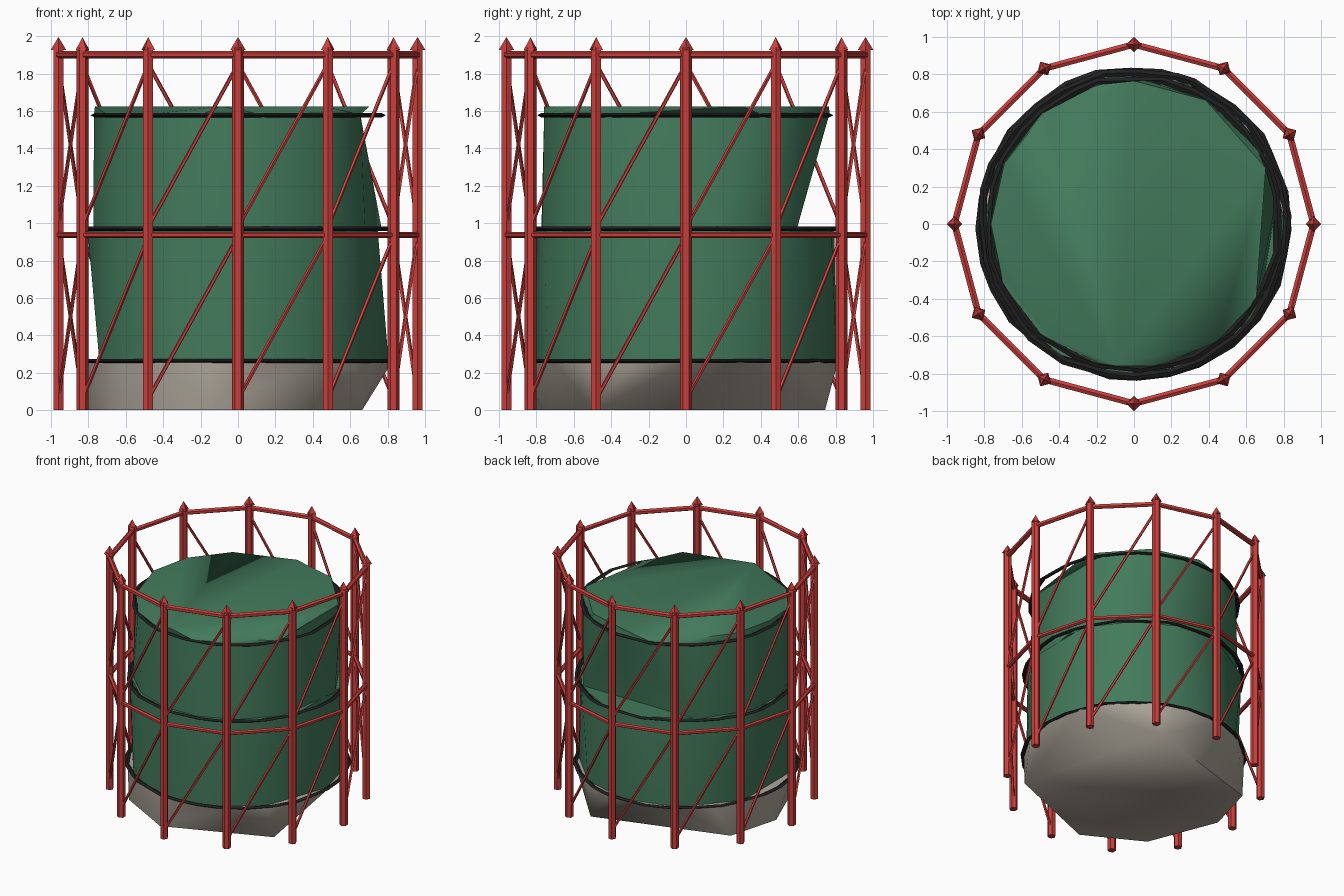
import bpy, bmesh, math, random
from mathutils import Vector, Matrix

if "Cube" in bpy.data.objects:
    bpy.data.objects.remove(bpy.data.objects["Cube"])

random.seed(3)


def material(name, rgb):
    m = bpy.data.materials.new(name)
    m.diffuse_color = (*rgb, 1)
    m.use_nodes = True
    m.node_tree.nodes["Principled BSDF"].inputs["Base Color"].default_value = m.diffuse_color
    return m


RED = material("red paint", (0.60, 0.05, 0.045))
GREEN = material("green paint", (0.055, 0.195, 0.105))
STONE = material("warm grey stone", (0.42, 0.385, 0.325))
BLACK = material("black band", (0.014, 0.014, 0.015))


def finish(bm, name, mat, smooth=40):
    bmesh.ops.recalc_face_normals(bm, faces=bm.faces[:])
    me = bpy.data.meshes.new(name)
    bm.to_mesh(me)
    bm.free()
    me.materials.append(mat)
    ob = bpy.data.objects.new(name, me)
    bpy.context.collection.objects.link(ob)
    if smooth:
        bpy.ops.object.select_all(action='DESELECT')
        ob.select_set(True)
        bpy.context.view_layer.objects.active = ob
        bpy.ops.object.shade_smooth_by_angle(angle=math.radians(smooth))
    return ob


def polar(r, deg, z):
    a = math.radians(deg)
    return Vector((r * math.cos(a), r * math.sin(a), z))


def rod(bm, a, b, r1, r2=None, sides=6, roll=0):
    """Straight bar or cone from a to b."""
    d = b - a
    mat = d.to_track_quat('Z', 'Y').to_matrix().to_4x4()
    mat = mat @ Matrix.Rotation(math.radians(roll), 4, 'Z')
    mat.translation = (a + b) / 2
    bmesh.ops.create_cone(bm, cap_ends=True, segments=sides, radius1=r1,
                          radius2=r1 if r2 is None else r2,
                          depth=d.length, matrix=mat)


def drum(name, mat, rings):
    """Faceted drum: hull of uneven polygons given as (radius, z, angles)."""
    bm = bmesh.new()
    for r, z, angles in rings:
        for a in angles:
            bm.verts.new(polar(r, a, z))
    bmesh.ops.convex_hull(bm, input=bm.verts[:])
    loose = [v for v in bm.verts if not v.link_faces]
    bmesh.ops.delete(bm, geom=loose, context='VERTS')
    return finish(bm, name, mat, 50)


# Tank: stone base and two telescoping drums, with uneven facets
drum("stone_base", STONE, [
    (0.82, 0.0, [-36, -100, -137, 180, 149, 65]),
    (0.825, 0.26, range(0, 360, 20))])
drum("lower_drum", GREEN, [
    (0.805, 0.26, [0, 28, 60, 90, 120, 157, 203, 230, 250, 270, 293, 320]),
    (0.805, 0.97, [22, 50, 75, 100, 140, 180, 215, 240, 265, 290, 312, 338])])
drum("upper_drum", GREEN, [
    (0.785, 0.97, [12, 49, 131, 165, 190, 215, 238, 260, 282, 304, 330]),
    (0.77, 1.585, [32, 60, 85, 105, 130, 155, 180, 205, 230, 255, 280,
                   305, 328])])
# Overhanging roof plate
drum("roof_plate", GREEN, [
    (0.765, 1.625, [180, 155, 128, 90, 60, 23, -53, -97]),
    (0.77, 1.58, [32, 60, 85, 105, 130, 155, 180, 205, 230, 255, 280,
                  305, 328])])


# Thin black bands around the tank
def band(name, radius, z):
    bm = bmesh.new()
    n, loops = 28, []
    for i in range(n):
        a = 360 * i / n + random.uniform(-4, 4)
        r = radius + random.uniform(-0.009, 0.009)
        loops.append([bm.verts.new(polar(r + dr, a, z + dz)) for dr, dz in
                      ((0.02, 0), (0, 0.011), (-0.02, 0), (0, -0.011))])
    for i in range(n):
        p, q = loops[i], loops[(i + 1) % n]
        for k in range(4):
            m = (k + 1) % 4
            bm.faces.new((p[k], q[k], q[m], p[m]))
    finish(bm, name, BLACK)


band("base_band", 0.822, 0.262)
band("middle_band", 0.815, 0.97)
band("top_band", 0.777, 1.577)

# Guide frame: twelve posts with pointed caps, two ring beams, diagonal braces
R, STEP = 0.96, 30
posts, caps, beams, braces = (bmesh.new() for _ in range(4))
for i in range(12):
    a, b = i * STEP, (i + 1) * STEP
    rod(posts, polar(R, a, 0), polar(R, a, 1.94), 0.031, roll=a)
    rod(caps, polar(R, a, 1.925), polar(R, a, 1.995), 0.042, 0.0, 4, a)
    rod(beams, polar(R, a, 1.90), polar(R, b, 1.90), 0.02)
    rod(beams, polar(R, a, 0.937), polar(R, b, 0.937), 0.017)
    for z in (0.06, 0.98):
        rod(braces, polar(R, a, z), polar(R, b, z + 0.87), 0.011, sides=5)
finish(posts, "guide_posts", RED)
finish(caps, "post_caps", RED, 0)
finish(beams, "ring_beams", RED)
finish(braces, "diagonal_braces", RED)
